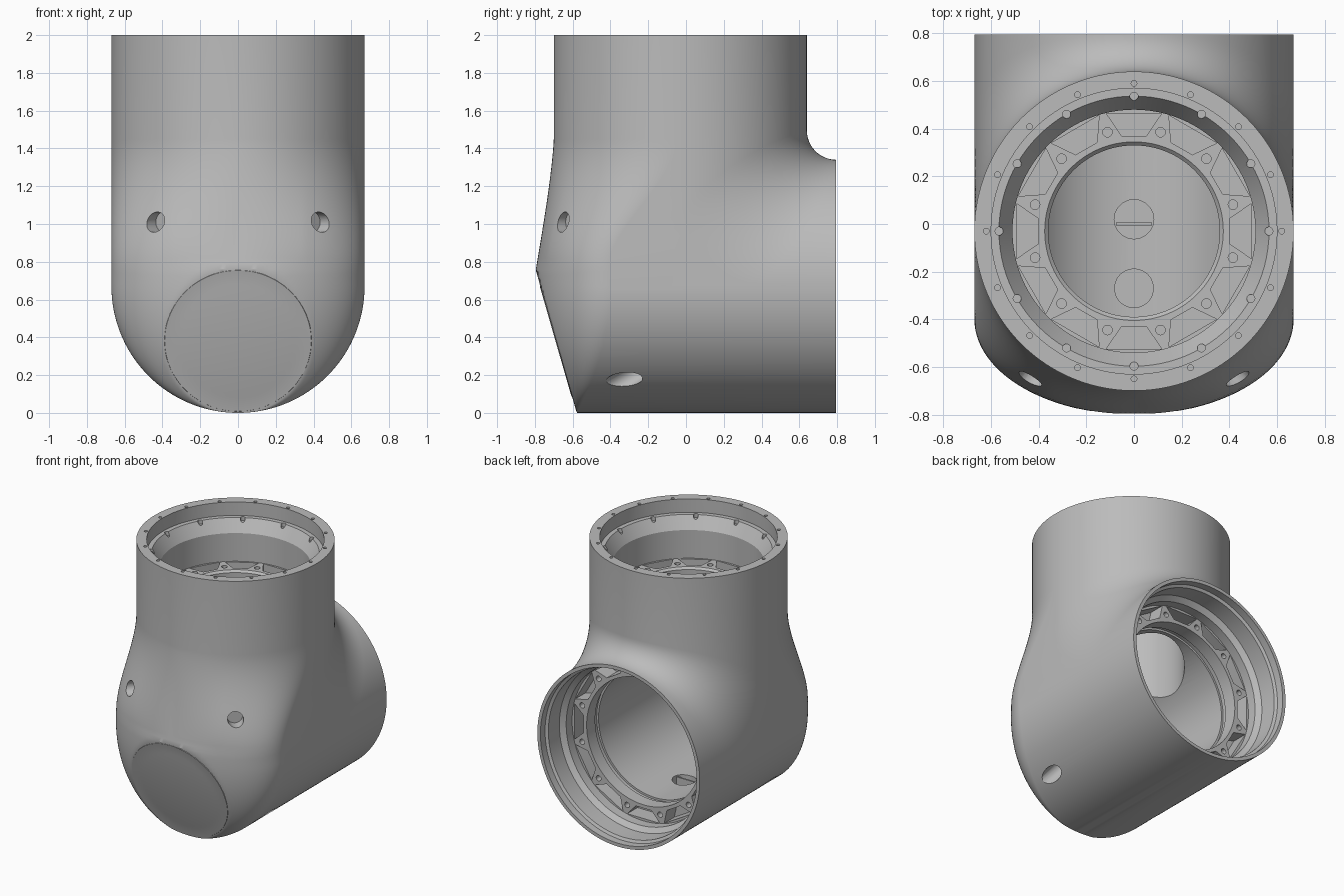
import bpy, bmesh, math
from mathutils import Matrix, Vector

if "Cube" in bpy.data.objects:
    bpy.data.objects.remove(bpy.data.objects["Cube"])

R, YC, ZC, BACK = 0.67, -0.03, 0.67, 0.795   # tube radius, tube axes, rear port plane
TILT = 0.287                                  # slope of the front cover

grey = bpy.data.materials.new("satin_grey")
grey.use_nodes = True
grey.diffuse_color = (0.5, 0.5, 0.5, 1)
grey.node_tree.nodes["Principled BSDF"].inputs["Base Color"].default_value = (0.5, 0.5, 0.5, 1)


def finish(name, bm):
    bmesh.ops.remove_doubles(bm, verts=bm.verts, dist=1e-5)
    bmesh.ops.recalc_face_normals(bm, faces=bm.faces)
    me = bpy.data.meshes.new(name)
    bm.to_mesh(me)
    bm.free()
    ob = bpy.data.objects.new(name, me)
    bpy.context.collection.objects.link(ob)
    me.materials.append(grey)
    return ob


def revolve(name, profile, matrix, steps=96):
    bm = bmesh.new()
    vs = [bm.verts.new((r, 0, z)) for r, z in profile]
    es = [bm.edges.new(p) for p in zip(vs, vs[1:])]
    bmesh.ops.spin(bm, geom=vs + es, cent=(0, 0, 0), axis=(0, 0, 1),
                   angle=math.tau, steps=steps, use_duplicate=False)
    bm.transform(matrix)
    return finish(name, bm)


def add_hole(bm, matrix, radius, depth):
    bmesh.ops.create_cone(bm, cap_ends=True, segments=20, radius1=radius,
                          radius2=radius, depth=depth, matrix=matrix)


def cut(body, cutter):
    mod = body.modifiers.new("cut", 'BOOLEAN')
    mod.operation, mod.solver, mod.object = 'DIFFERENCE', 'EXACT', cutter
    bpy.context.view_layer.objects.active = body
    bpy.ops.object.modifier_apply(modifier=mod.name)
    bpy.data.objects.remove(cutter)


def smooth(ob):
    bpy.ops.object.select_all(action='DESELECT')
    ob.select_set(True)
    bpy.context.view_layer.objects.active = ob
    bpy.ops.object.shade_smooth_by_angle(angle=math.radians(28))


def root(v):
    return math.sqrt(max(0, v))


# Elbow shell: side slices through both tubes, lofted across x
def front_y(x, z):
    if z > 0.76:
        # tube flaring forward into the rounded front
        arc = root(1 - (x / R) ** 2)
        u = min(1, max(0, (1.45 - z) / 0.69))
        m = min(1, abs(x) / 0.35)
        t = u ** 1.3 * (1 - m) + u * u * (3 - 2 * u) * m
        return (YC - R * arc) * (1 - t) + (-0.4 - 0.395 * arc) * t
    # rounded nose whose cut by the cover plane is a circle
    drop = max(0, ZC - z)
    h = max(1e-4, root(R * R - drop * drop))
    rim = -0.4 - 0.177 * (drop / R) ** 2
    plane = -BACK + TILT * (0.76 - z)
    edge = root(0.39 ** 2 - (z - 0.38) ** 2)
    bulge = (rim - plane) / max(0.2, root(1 - (edge / h) ** 2))
    return max(plane, rim - bulge * root(1 - (x / h) ** 2))


def slice_points(x):
    h = math.sqrt(R * R - x * x)
    low, top, rear = ZC - h, ZC + h, YC + h
    heights = [2] + [1.45 - 0.03 * i for i in range(23)]
    heights += [low + (0.76 - low) * (1 - i / 40) ** 2 for i in range(41)]
    pts = [(front_y(x, z), z) for z in heights]
    pts += [(BACK, low), (BACK, top)]
    f = 0.155 + 0.25 * (x / R) ** 2
    for i in range(13):
        a = math.pi / 2 * (3 - i / 12)
        pts.append((rear + f + f * math.cos(a), top + f + f * math.sin(a)))
    return pts + [(rear, 2)]


bm = bmesh.new()
N = 100
rows = []
for i in range(N + 1):
    x = R * math.cos(0.03 + (math.pi - 0.06) * i / N)
    rows.append([bm.verts.new((x, y, z)) for y, z in slice_points(x)])
for a, b in zip(rows, rows[1:]):
    for j in range(len(a)):
        k = (j + 1) % len(a)
        bm.faces.new((a[j], a[k], b[k], b[j]))
bm.faces.new(rows[0])
bm.faces.new(rows[-1])
shell = finish("elbow_shell", bm)

# Bores of the top port and the rear port
top_port = Matrix.Translation((0, YC, 0))
rear_port = Matrix.Translation((0, 0, ZC)) @ Matrix.Rotation(-math.pi / 2, 4, 'X')
cut(shell, revolve("top_bore", [
    (0, 2.05), (0.6, 2.05), (0.6, 1.9), (0.567, 1.9), (0.51, 1.81), (0.51, 1.6),
    (0.375, 1.6), (0.36, 1.585), (0.36, 0.6), (0, 0.6)], top_port))
cut(shell, revolve("rear_bore", [
    (0, 0.85), (0.645, 0.85), (0.645, 0.74), (0.625, 0.73), (0.625, 0.6), (0.59, 0.57),
    (0.59, 0.5), (0.47, 0.5), (0.47, 0.4), (0.485, 0.4), (0.485, 0.36), (0.47, 0.36),
    (0.47, -0.5), (0, -0.5)], rear_port))


# Mounting flanges: twelve flared pockets with a screw lug between each pair
def flange_cuts(bm, port, z, r_in, r_out):
    for i in range(12):
        turn = port @ Matrix.Rotation(math.tau * i / 12, 4, 'Z')
        for v in bmesh.ops.create_cube(bm, size=2)["verts"]:
            outer = v.co.x > 0
            r = r_out if outer else r_in
            v.co = turn @ Vector((r, v.co.y * r * (0.235 if outer else 0.13), z + 0.12 * v.co.z))
        half = Matrix.Rotation(math.tau / 24, 4, 'Z')
        mid = Matrix.Translation((r_in + 0.03, 0, z))
        add_hole(bm, turn @ half @ mid, 0.02, 0.1)


bm = bmesh.new()
flange_cuts(bm, top_port, 1.6, 0.4, 0.494)
flange_cuts(bm, rear_port, 0.5, 0.495, 0.572)

# Screw holes in the top rim and the ledge below it
for count, radius, z, size in ((16, 0.62, 2, 0.012), (12, 0.566, 1.9, 0.017)):
    for i in range(count):
        spot = Matrix.Rotation(math.tau * i / count, 4, 'Z') @ Matrix.Translation((radius, 0, z))
        add_hole(bm, top_port @ spot, size, 0.06)

# Blind holes in the shoulders and the lower flanks, and one in the floor
for side in (1, -1):
    for spot, aim, depth in (((0.44, -0.655, 1.01), (0.65, -0.75, 0), 0.14),
                             ((0.45, -0.32, 0.18), (0.3, -0.82, -0.48), 0.26)):
        place = Matrix.Translation((side * spot[0], spot[1], spot[2]))
        aim = Vector((side * aim[0], aim[1], aim[2]))
        add_hole(bm, place @ aim.to_track_quat('Z', 'Y').to_matrix().to_4x4(), 0.054, depth)
add_hole(bm, Matrix.Translation((0, 0.02, 0.2)), 0.083, 0.12)
cut(shell, finish("hole_cutter", bm))
smooth(shell)

# Round front cover with a slightly raised centre
face = Vector((0, -1, -TILT)).to_track_quat('Z', 'Y').to_matrix().to_4x4()
smooth(revolve("front_cover", [
    (0, 0.005), (0.295, 0.005), (0.315, 0.002), (0.388, 0.002), (0.392, -0.005), (0, -0.005)],
    Matrix.Translation((0, -0.686, 0.382)) @ face))

# Boss and cross pin on the cavity floor
smooth(revolve("floor_boss", [(0, 0.25), (0.083, 0.25), (0.083, 0.15), (0, 0.15)],
               Matrix.Translation((0, -0.27, 0)), 40))
bm = bmesh.new()
bmesh.ops.create_cube(bm, size=1, matrix=Matrix.Translation((0, 0.0, 0.17))
                      @ Matrix.Diagonal((0.15, 0.012, 0.06, 1)))
finish("floor_pin", bm)
